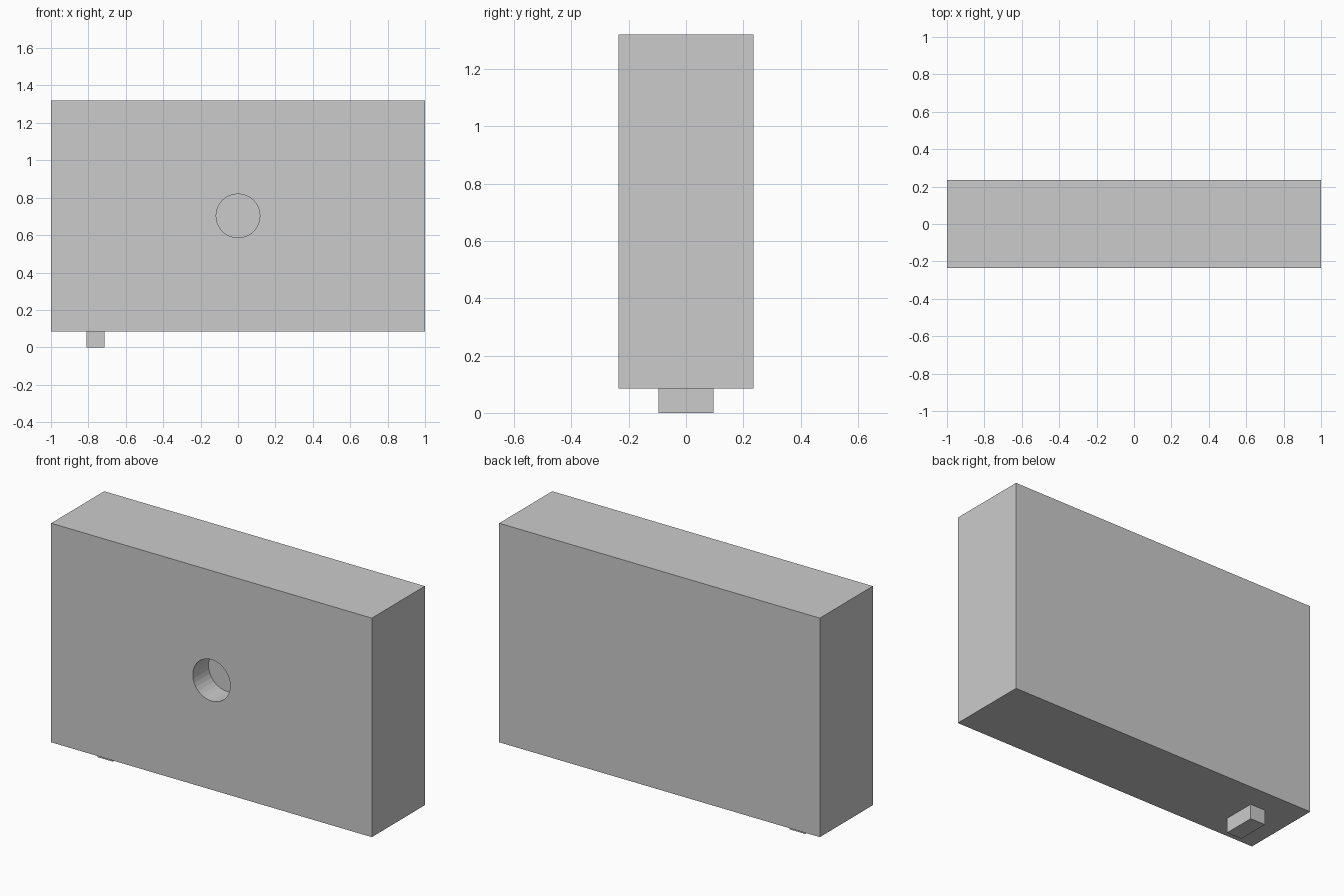
import bpy, math

if "Cube" in bpy.data.objects:
    bpy.data.objects.remove(bpy.data.objects["Cube"])


def box(name, lo, hi):
    """Box from its minimum and maximum corners."""
    centre = [(a + b) / 2 for a, b in zip(lo, hi)]
    bpy.ops.mesh.primitive_cube_add(size=1, location=centre)
    obj = bpy.context.object
    obj.name = name
    obj.scale = [b - a for a, b in zip(lo, hi)]
    bpy.ops.object.transform_apply(location=False, rotation=False, scale=True)
    return obj


HALF_DEPTH = 0.236
BASE, TOP = 0.086, 1.321
HOLE_Z, HOLE_RADIUS, HOLE_DEPTH = 0.703, 0.117, 0.14

# Main slab
body = box("body", (-1, -HALF_DEPTH, BASE), (1, HALF_DEPTH, TOP))

# Blind round hole in the front face
bpy.ops.mesh.primitive_cylinder_add(
    vertices=32, radius=HOLE_RADIUS, depth=2 * HOLE_DEPTH,
    location=(0, -HALF_DEPTH, HOLE_Z), rotation=(math.pi / 2, 0, 0))
cutter = bpy.context.object
cutter.name = "hole_cutter"
cutter.hide_render = True

cut = body.modifiers.new("front_hole", 'BOOLEAN')
cut.operation = 'DIFFERENCE'
cut.solver = 'EXACT'
cut.object = cutter
bpy.context.view_layer.objects.active = body
bpy.ops.object.modifier_apply(modifier=cut.name)
bpy.data.objects.remove(cutter, do_unlink=True)

# Small peg under the left end
box("bottom_peg", (-0.81, -0.096, 0), (-0.713, 0.096, BASE))
